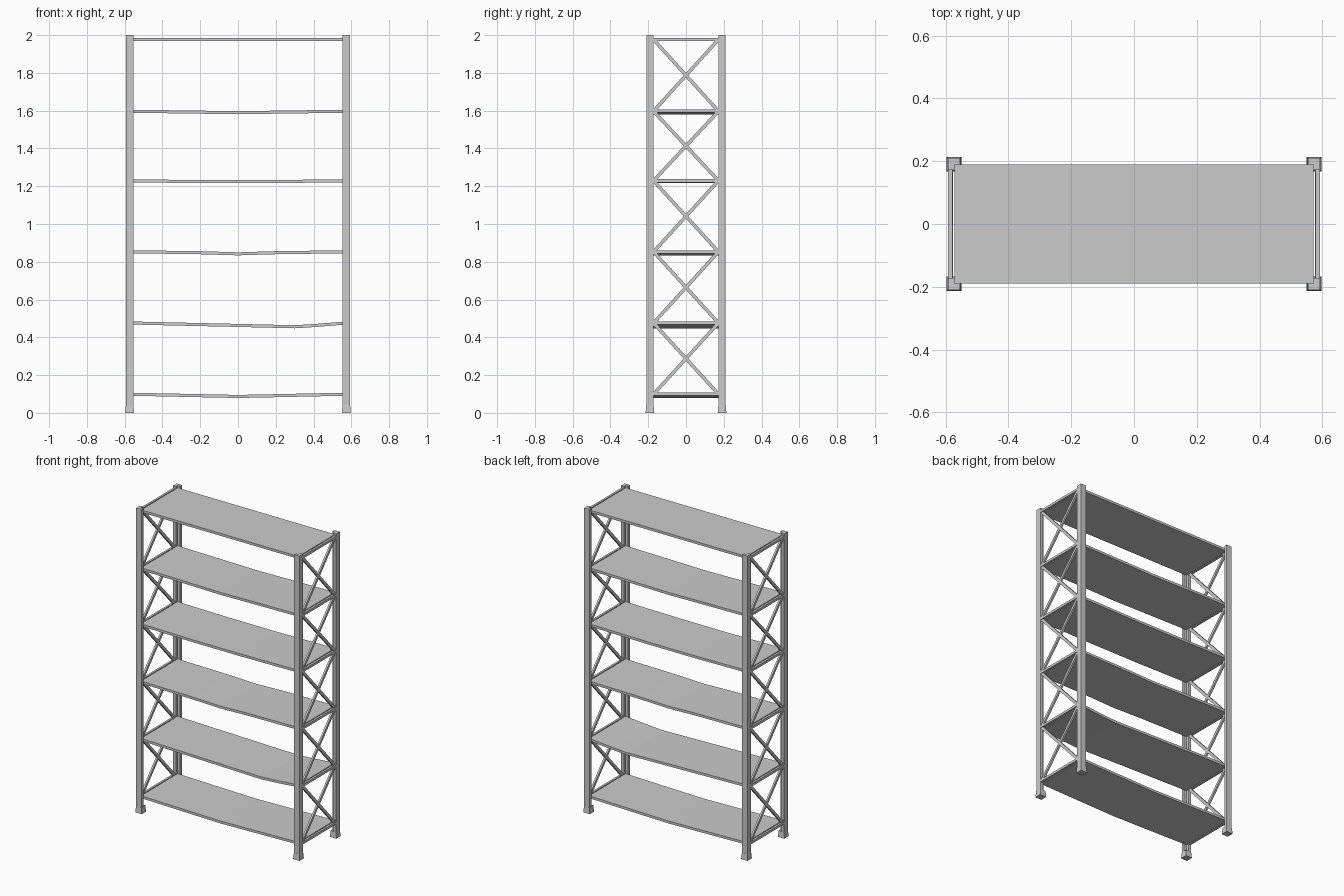
import bpy, bmesh, math
from mathutils import Vector

cube = bpy.data.objects.get("Cube")
if cube:
    bpy.data.objects.remove(cube, do_unlink=True)

metal = bpy.data.materials.new("grey metal")
metal.use_nodes = True
metal.diffuse_color = (0.6, 0.6, 0.6, 1)
metal.node_tree.nodes["Principled BSDF"].inputs["Base Color"].default_value = (0.6, 0.6, 0.6, 1)


def prism(name, outline, sweep):
    """Extrude a closed planar outline along a vector."""
    bm = bmesh.new()
    face = bm.faces.new([bm.verts.new(p) for p in outline])
    grown = bmesh.ops.extrude_face_region(bm, geom=[face])
    verts = [g for g in grown["geom"] if isinstance(g, bmesh.types.BMVert)]
    bmesh.ops.translate(bm, verts=verts, vec=sweep)
    bmesh.ops.recalc_face_normals(bm, faces=bm.faces)
    mesh = bpy.data.meshes.new(name)
    bm.to_mesh(mesh)
    bm.free()
    mesh.materials.append(metal)
    obj = bpy.data.objects.new(name, mesh)
    bpy.context.collection.objects.link(obj)
    return obj


def bar(name, x, a, b, width, depth):
    """Flat bar in the side plane between two (y, z) points."""
    a, b = Vector((x, *a)), Vector((x, *b))
    along = b - a
    side = along.normalized().cross(Vector((1, 0, 0))) * width / 2
    out = Vector((depth / 2, 0, 0))
    prism(name, [a - side - out, a + side - out, a + side + out, a - side + out], along)


# Shelf profiles: end height, then the sagging points (x, drop)
SHELVES = [
    (0.107, [(-0.2, 0.008), (0, 0.012), (0.2, 0.008)]),
    (0.484, [(0, 0.013), (0.3, 0.02), (0.4, 0.014)]),
    (0.861, [(-0.2, 0.005), (0, 0.011), (0.2, 0.005)]),
    (1.237, [(-0.2, 0.005), (0.15, 0.005)]),
    (1.605, [(-0.2, 0.005), (0, 0.008), (0.2, 0.005)]),
    (1.985, []),
]
HALF_X, HALF_Y, THICK = 0.572, 0.19, 0.016
for i, (z, sag) in enumerate(SHELVES):
    top = [(-HALF_X, 0)] + sag + [(HALF_X, 0)]
    outline = [(x, -HALF_Y, z - d) for x, d in top]
    outline += [(x, -HALF_Y, z - d - THICK) for x, d in reversed(top)]
    prism(f"shelf_{i + 1}", outline, (0, 2 * HALF_Y, 0))

# Angle-section posts with block feet at the four corners
for sx, side in ((1, "left"), (-1, "right")):
    for sy, end in ((-1, "front"), (1, "back")):
        angle = [(0.593, 0.21), (0.554, 0.21), (0.554, 0.19),
                 (0.572, 0.19), (0.572, 0.172), (0.593, 0.172)]
        prism(f"post_{end}_{side}", [(sx * x, sy * y, 0.02) for x, y in angle], (0, 0, 1.98))
        pad = [(0.597, 0.214), (0.55, 0.214), (0.55, 0.168), (0.597, 0.168)]
        foot = prism(f"foot_{end}_{side}", [(sx * x, sy * y, 0) for x, y in pad], (0, 0, 0.042))
        # Taper the top of the foot in towards the post
        for v in foot.data.vertices:
            if v.co.z > 0.03:
                v.co.x += (sx * 0.5735 - v.co.x) * 0.15
                v.co.y += (sy * 0.191 - v.co.y) * 0.15

    # Side rails at each shelf and crossed braces between them
    rails = [z - 0.008 for z, _ in SHELVES]
    for i, z in enumerate(rails):
        bar(f"rail_{side}_{i + 1}", sx * 0.585, (-0.178, z), (0.178, z), 0.016, 0.014)
    for i, (low, high) in enumerate(zip(rails, rails[1:])):
        bar(f"brace_rise_{side}_{i + 1}", sx * 0.582, (-0.172, low), (0.172, high), 0.018, 0.012)
        bar(f"brace_fall_{side}_{i + 1}", sx * 0.582, (0.172, low), (-0.172, high), 0.018, 0.012)
